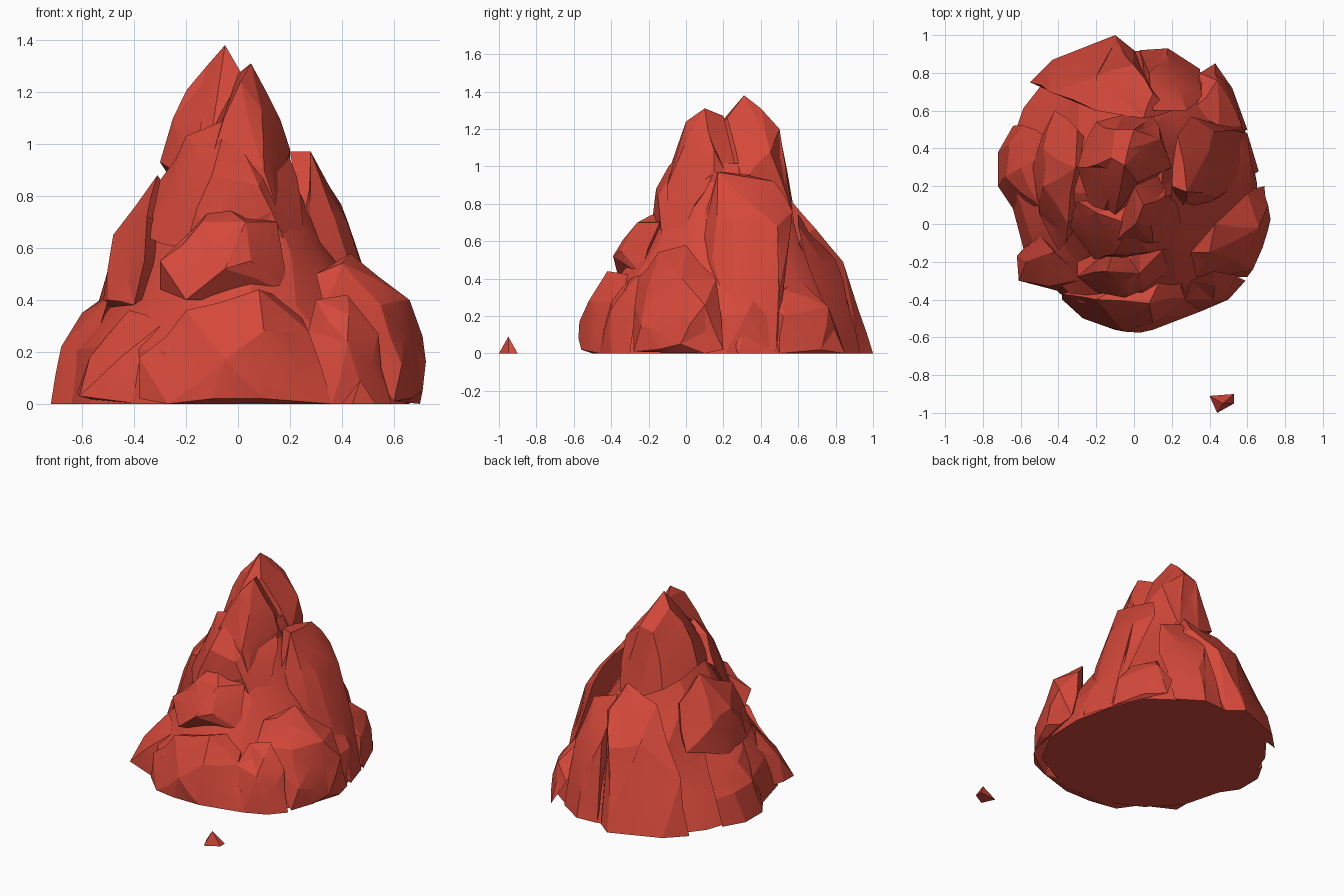
import bpy, bmesh, math, random
from mathutils import Vector

random.seed(4)
if "Cube" in bpy.data.objects:
    bpy.data.objects.remove(bpy.data.objects["Cube"], do_unlink=True)

# Single rock colour
RED = (0.66, 0.065, 0.042, 1)
rock_red = bpy.data.materials.new("rock_red")
rock_red.diffuse_color = RED
rock_red.use_nodes = True
rock_red.node_tree.nodes["Principled BSDF"].inputs["Base Color"].default_value = RED


def finish(bm, name):
    """Turn a bmesh into a named rock, smooth only across shallow creases."""
    bmesh.ops.recalc_face_normals(bm, faces=bm.faces)
    mesh = bpy.data.meshes.new(name)
    bm.to_mesh(mesh)
    bm.free()
    mesh.materials.append(rock_red)
    rock = bpy.data.objects.new(name, mesh)
    bpy.context.collection.objects.link(rock)
    bpy.ops.object.select_all(action='DESELECT')
    rock.select_set(True)
    bpy.context.view_layer.objects.active = rock
    bpy.ops.object.shade_smooth_by_angle(angle=math.radians(14))


def crag(name, *corners, chip=.014):
    """A faceted rock: the hull of its corners, long edges split and chipped."""
    bm = bmesh.new()
    for corner in corners:
        bm.verts.new(corner)
    hull = bmesh.ops.convex_hull(bm, input=bm.verts)
    spare = {g for g in hull["geom_interior"] + hull["geom_unused"]
             if isinstance(g, bmesh.types.BMVert)}
    bmesh.ops.delete(bm, geom=list(spare), context='VERTS')
    long_edges = [e for e in bm.edges if e.calc_length() > .2]
    split = bmesh.ops.subdivide_edges(bm, edges=long_edges, cuts=1)
    for v in split["geom_inner"]:
        if isinstance(v, bmesh.types.BMVert) and v.co.z > .03:
            v.co += Vector([random.uniform(-chip, chip) for axis in "xyz"])
    bmesh.ops.triangulate(bm, faces=bm.faces)
    finish(bm, name)


def core(name, levels, sides, rough):
    """The mountain's inner mass: jittered oval rings bridged with triangles."""
    bm = bmesh.new()
    rings = []
    for row, (z, left, right, front, back) in enumerate(levels):
        centre = Vector(((left + right) / 2, (front + back) / 2, z))
        ring = []
        for i in range(sides):
            angle = math.tau * (i + row % 2 / 2) / sides
            reach = 1 + random.uniform(-rough, rough)
            lift = random.uniform(-rough, rough) / 2 if row else 0
            offset = Vector(((right - left) / 2 * math.cos(angle) * reach,
                             (back - front) / 2 * math.sin(angle) * reach, lift))
            ring.append(bm.verts.new(centre + offset))
        rings.append(ring)
    for row, (low, high) in enumerate(zip(rings, rings[1:])):
        for i in range(sides):
            j = (i + 1) % sides
            if row % 2:
                bm.faces.new((low[i], high[j], high[i]))
                bm.faces.new((low[i], low[j], high[j]))
            else:
                bm.faces.new((low[i], low[j], high[i]))
                bm.faces.new((low[j], high[j], high[i]))
    bm.faces.new(rings[0])
    bm.faces.new(rings[-1])
    finish(bm, name)


# Inner mass: height, then left, right, front and back limits
core("mountain_core", [
    (0, -.67, .67, -.53, .95),
    (.2, -.61, .61, -.47, .87),
    (.4, -.48, .48, -.34, .79),
    (.6, -.4, .34, -.22, .69),
    (.8, -.3, .25, -.1, .55),
    (1, -.2, .15, .02, .46)], sides=17, rough=.05)

# Twin summits and the steep face below them
crag("main_peak",
     (-.05, .31, 1.38), (-.12, .35, 1.3), (-.03, .4, 1.31), (-.25, .3, 1.1),
     (.02, .22, 1.26), (0, .5, 1.2), (-.1, .5, 1.18), (-.1, .05, 1.05),
     (.14, .45, 1.08), (-.3, .3, .93), (.1, .53, .9), (-.2, .54, .83),
     (.1, .57, .75), (-.05, .58, .75), (-.2, -.02, .85), (.2, .3, .9))
crag("second_peak",
     (.05, .1, 1.31), (0, .2, 1.27), (.01, 0, 1.24), (.12, .12, 1.18),
     (-.03, 0, 1.12), (.2, .15, .98), (.09, 0, 1.13), (.1, -.1, .9),
     (-.1, -.1, .95), (.15, -.1, .75), (.22, .3, .8))
crag("front_face",
     (-.03, 0, 1.1), (-.2, .06, 1.03), (-.3, .12, .86), (-.35, 0, .64),
     (-.1, -.16, .88), (-.05, -.17, .8), (.08, -.15, .84), (.13, -.14, .74),
     (.24, .05, .8), (.19, .15, .97), (.24, -.1, .5), (-.2, -.2, .6))

# Shoulders on both flanks
crag("left_shoulder",
     (.2, .2, .97), (.28, .17, .97), (.23, .47, .92), (.35, .3, .84),
     (.42, .25, .7), (.43, .3, .59), (.42, .49, .68), (.3, .57, .76),
     (.44, .14, .5), (.5, .5, .35), (.25, .08, .7), (.3, .05, .5),
     (.66, .28, 0), (.6, .48, 0))
crag("right_shoulder",
     (-.48, .2, .65), (-.48, .4, .6), (-.38, .25, .76), (-.31, .3, .88),
     (-.35, 0, .72), (-.54, .3, .38), (-.5, .05, .4), (-.36, -.1, .55),
     (-.4, -.14, .38), (-.3, .5, .75), (-.42, .6, .48), (-.1, .3, .6))

# Front ledges
crag("front_ledge",
     (-.38, -.4, .02), (-.27, -.5, 0), (-.1, -.56, .02), (.1, -.56, .02),
     (.36, -.46, 0), (-.05, -.57, .17), (.1, -.52, .28), (.08, -.42, .44),
     (-.2, -.4, .36), (-.38, -.37, .18), (.27, -.39, .28), (.2, -.2, .4))
crag("middle_ledge",
     (-.2, -.36, .4), (-.05, -.39, .52), (.05, -.35, .55), (.03, -.26, .7),
     (-.14, -.25, .7), (-.3, -.28, .55), (-.3, -.2, .44), (-.1, -.1, .76),
     (.15, -.14, .7), (.1, -.25, .42), (.2, -.24, .42))

# Foot boulders around the base
crag("left_foot",
     (.43, 0, .58), (.66, -.02, .4), (.71, .1, .26), (.71, -.03, .05),
     (.63, -.24, .15), (.55, -.2, .38), (.4, -.15, .54), (.3, -.15, .5),
     (.33, -.28, .38), (.6, -.28, .01), (.6, .16, .4), (.69, .2, .02), (.7, .1, 0))
crag("front_left_spur",
     (.36, -.46, 0), (.5, -.4, 0), (.59, -.3, 0), (.42, -.4, .24),
     (.27, -.4, .28), (.54, -.27, .27), (.3, -.3, .4), (.42, -.25, .42))
crag("right_foot",
     (-.72, .2, 0), (-.72, .38, 0), (-.64, .52, 0), (-.68, .25, .22),
     (-.66, .42, .2), (-.6, .3, .35), (-.52, .5, .33), (-.5, .1, .4),
     (-.62, .05, 0), (-.4, .4, .5))
crag("front_right_spur",
     (-.62, -.17, .04), (-.61, -.3, .03), (-.57, -.2, .18), (-.5, -.06, .27),
     (-.45, -.33, .18), (-.38, -.36, 0), (-.42, -.15, .36), (-.3, -.3, .3),
     (-.5, -.03, 0))
crag("back_slope",
     (-.1, 1, 0), (-.43, .87, 0), (-.55, .75, 0), (-.1, .93, .2),
     (0, .84, .49), (-.2, .78, .55), (.1, .69, .67), (-.2, .6, .75),
     (.05, .56, .82), (-.45, .7, .35), (0, .92, 0), (.2, .6, .6))
crag("back_buttress",
     (.03, .92, 0), (.18, .93, 0), (.18, .86, .28), (.08, .8, .5),
     (.35, .82, 0), (.36, .68, .4), (.28, .6, .68), (.1, .6, .74))
crag("back_left_foot",
     (.43, .85, 0), (.52, .72, .02), (.6, .5, 0), (.44, .76, .25),
     (.57, .52, .2), (.45, .52, .34), (.35, .8, .15), (.3, .6, .4), (.45, .4, .3))

# Loose stone lying in front
crag("loose_stone", (.4, -.91, 0), (.44, -1, 0), (.53, -.95, 0), (.53, -.9, 0),
     (.47, -.95, .09))
